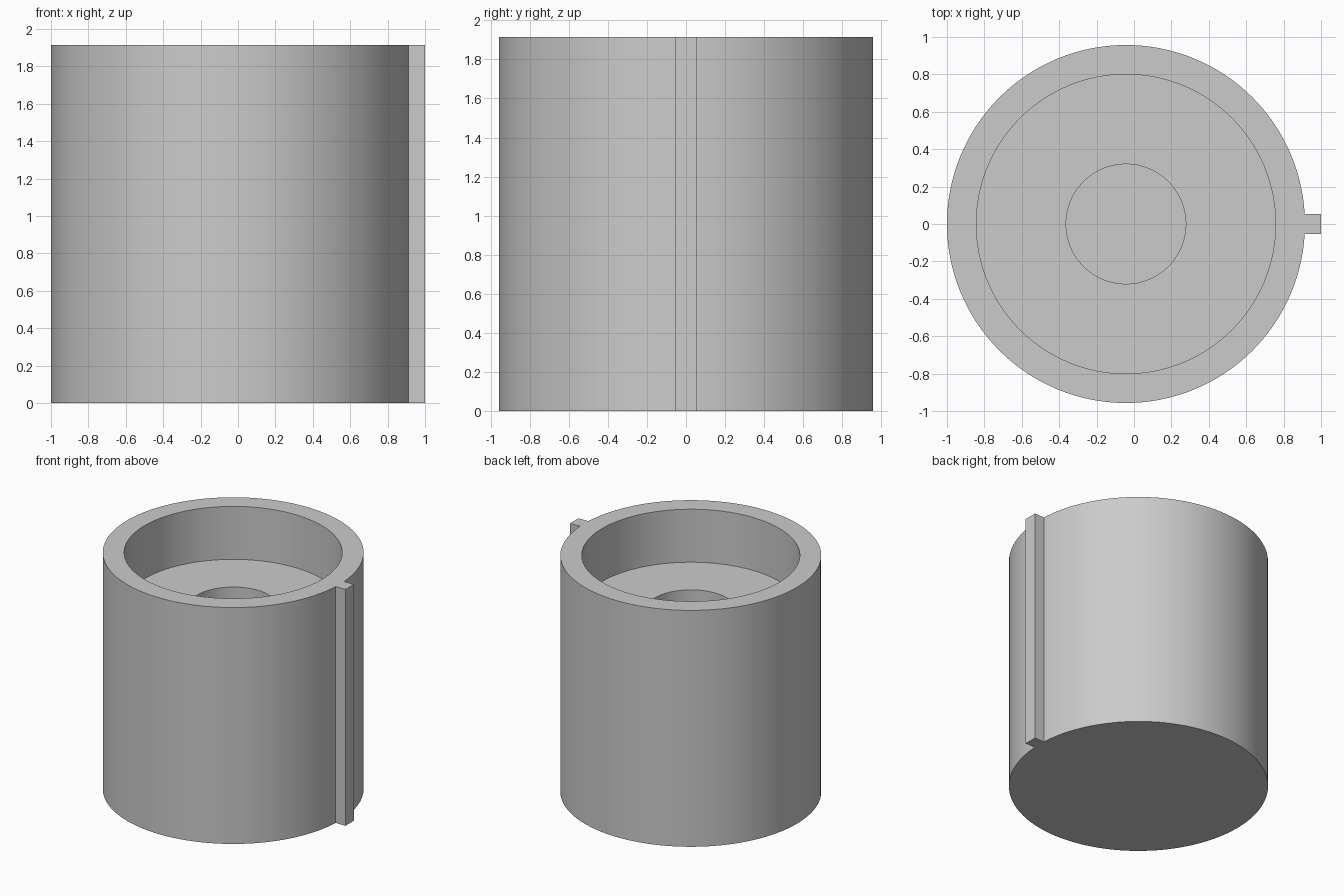
import bpy
import bmesh
import math
from mathutils import Matrix, Vector

cube = bpy.data.objects.get("Cube")
if cube:
    bpy.data.objects.remove(cube, do_unlink=True)

CENTRE_X = -0.043
HEIGHT = 1.914
OUTER_R, RECESS_R, BORE_R = 0.957, 0.8, 0.32
RECESS_Z, BORE_Z = 1.485, 0.28
KEY_WIDTH = 0.107
SEGMENTS = 128

grey = bpy.data.materials.new("plain grey")
grey.use_nodes = True
colour = (0.6, 0.6, 0.6, 1)
grey.diffuse_color = colour
grey.node_tree.nodes["Principled BSDF"].inputs["Base Color"].default_value = colour


def add_object(name, bm):
    bmesh.ops.recalc_face_normals(bm, faces=bm.faces)
    mesh = bpy.data.meshes.new(name)
    bm.to_mesh(mesh)
    bm.free()
    mesh.materials.append(grey)
    obj = bpy.data.objects.new(name, mesh)
    bpy.context.collection.objects.link(obj)
    return obj


# Turned body: closed base, outer wall, wide recess and narrow blind bore
profile = [(0, 0), (OUTER_R, 0), (OUTER_R, HEIGHT), (RECESS_R, HEIGHT),
           (RECESS_R, RECESS_Z), (BORE_R, RECESS_Z), (BORE_R, BORE_Z), (0, BORE_Z)]
bm = bmesh.new()
points = [bm.verts.new((r, 0, z)) for r, z in profile]
edges = [bm.edges.new(pair) for pair in zip(points, points[1:])]
bmesh.ops.spin(bm, geom=points + edges, cent=(0, 0, 0), axis=(0, 0, 1),
               angle=math.tau, steps=SEGMENTS, use_merge=True)
bmesh.ops.remove_doubles(bm, verts=bm.verts, dist=1e-4)
body = add_object("cup_body", bm)
body.location.x = CENTRE_X
bpy.context.view_layer.objects.active = body
body.select_set(True)
bpy.ops.object.shade_smooth_by_angle(angle=math.radians(30))

# Full-height key rib on the left side, seated just inside the wall
inner_x, outer_x = CENTRE_X + OUTER_R - 0.003, 1.0
bm = bmesh.new()
size = Vector((outer_x - inner_x, KEY_WIDTH, HEIGHT))
centre = Vector(((inner_x + outer_x) / 2, 0, HEIGHT / 2))
bmesh.ops.create_cube(bm, size=1, matrix=Matrix.LocRotScale(centre, None, size))
add_object("key_rib", bm)
